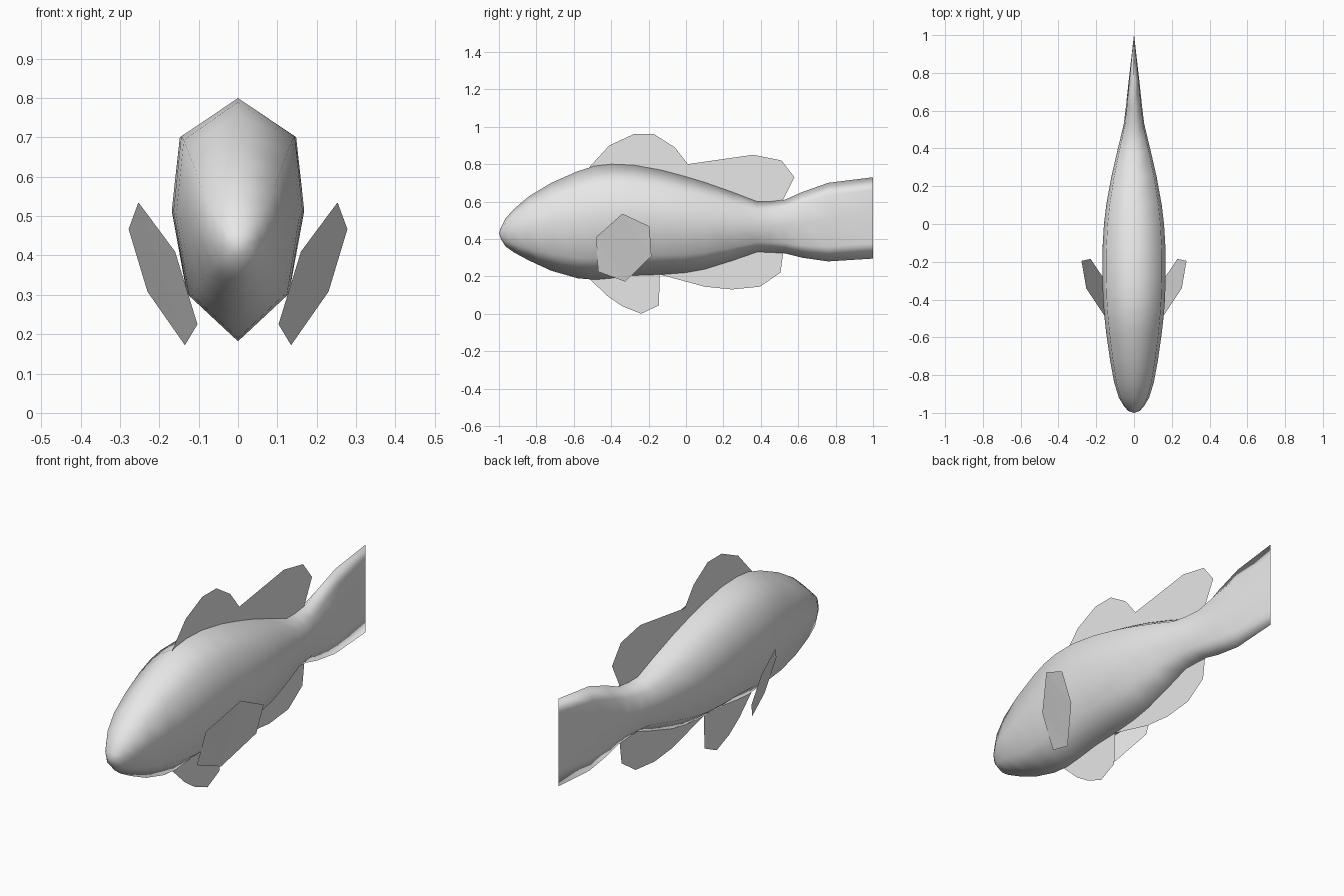
import bpy
import bmesh

grey = bpy.data.materials.new("pale_grey")
grey.diffuse_color = (0.8, 0.8, 0.8, 1)


def finish(name, bm, smooth=False):
    bmesh.ops.recalc_face_normals(bm, faces=bm.faces)
    for f in bm.faces:
        f.smooth = smooth
    mesh = bpy.data.meshes.new(name)
    bm.to_mesh(mesh)
    bm.free()
    mesh.materials.append(grey)
    obj = bpy.data.objects.new(name, mesh)
    bpy.context.collection.objects.link(obj)
    return obj


def flat_fin(name, points):
    """One thin sheet from an outline of 3D points."""
    bm = bmesh.new()
    face = bm.faces.new([bm.verts.new(p) for p in points])
    bmesh.ops.triangulate(bm, faces=[face])
    return finish(name, bm)


# Body stations: y, top z, bottom z, half width
stations = [
    (-0.99, 0.46, 0.40, 0.030), (-0.965, 0.51, 0.36, 0.053),
    (-0.92, 0.56, 0.328, 0.080), (-0.84, 0.628, 0.285, 0.105),
    (-0.72, 0.70, 0.23, 0.127), (-0.58, 0.762, 0.19, 0.147),
    (-0.49, 0.79, 0.182, 0.157), (-0.40, 0.80, 0.19, 0.164),
    (-0.28, 0.795, 0.205, 0.168), (-0.13, 0.768, 0.21, 0.167),
    (0.0, 0.733, 0.22, 0.159), (0.10, 0.703, 0.238, 0.147),
    (0.25, 0.65, 0.285, 0.120), (0.38, 0.60, 0.33, 0.090),
    (0.45, 0.60, 0.328, 0.073), (0.53, 0.61, 0.323, 0.054),
    (0.62, 0.65, 0.30, 0.043), (0.76, 0.70, 0.28, 0.028),
    (1.0, 0.73, 0.295, 0.0005),
]
# Eight-sided cross-section: fraction of half width, fraction of height
section = [(0, 1), (0.88, 0.84), (1, 0.53), (0.79, 0.19),
           (0, 0), (-0.79, 0.19), (-1, 0.53), (-0.88, 0.84)]

# Body with tail, lofted from the snout to a knife edge
bm = bmesh.new()
rings = [[bm.verts.new((sx * w, y, bottom + sz * (top - bottom))) for sx, sz in section]
         for y, top, bottom, w in stations]
snout = bm.verts.new((0, -1, 0.43))
for i in range(8):
    j = (i + 1) % 8
    bm.faces.new((snout, rings[0][i], rings[0][j]))
    for a, b in zip(rings, rings[1:]):
        bm.faces.new((a[i], b[i], b[j], a[j]))
finish("body", bm, smooth=True)

# Fins on the centre plane, outlines as (y, z); inner edges are buried in the body
centre_fins = {
    "back_fin": [(-0.52, 0.78), (-0.41, 0.90), (-0.28, 0.96), (-0.17, 0.96),
                 (-0.06, 0.89), (0.01, 0.80), (0.15, 0.812), (0.36, 0.85),
                 (0.51, 0.82), (0.58, 0.73), (0.52, 0.61), (0.38, 0.58),
                 (0.0, 0.70), (-0.30, 0.76)],
    "belly_fin": [(-0.52, 0.19), (-0.42, 0.095), (-0.34, 0.04), (-0.24, 0.0),
                  (-0.145, 0.045), (-0.14, 0.22), (-0.35, 0.22)],
    "rear_belly_fin": [(-0.14, 0.21), (0.10, 0.145), (0.245, 0.13), (0.395, 0.145),
                       (0.505, 0.22), (0.52, 0.33), (0.38, 0.35), (0.10, 0.26)],
}
for name, outline in centre_fins.items():
    flat_fin(name, [(0, y, z) for y, z in outline])

# Side fins, mirrored left and right
side_outline = [(0.253, -0.34, 0.535), (0.278, -0.195, 0.467), (0.23, -0.185, 0.308),
                (0.135, -0.325, 0.172), (0.103, -0.47, 0.225), (0.16, -0.48, 0.41)]
for name, s in (("right_side_fin", 1), ("left_side_fin", -1)):
    flat_fin(name, [(s * x, y, z) for x, y, z in side_outline])
